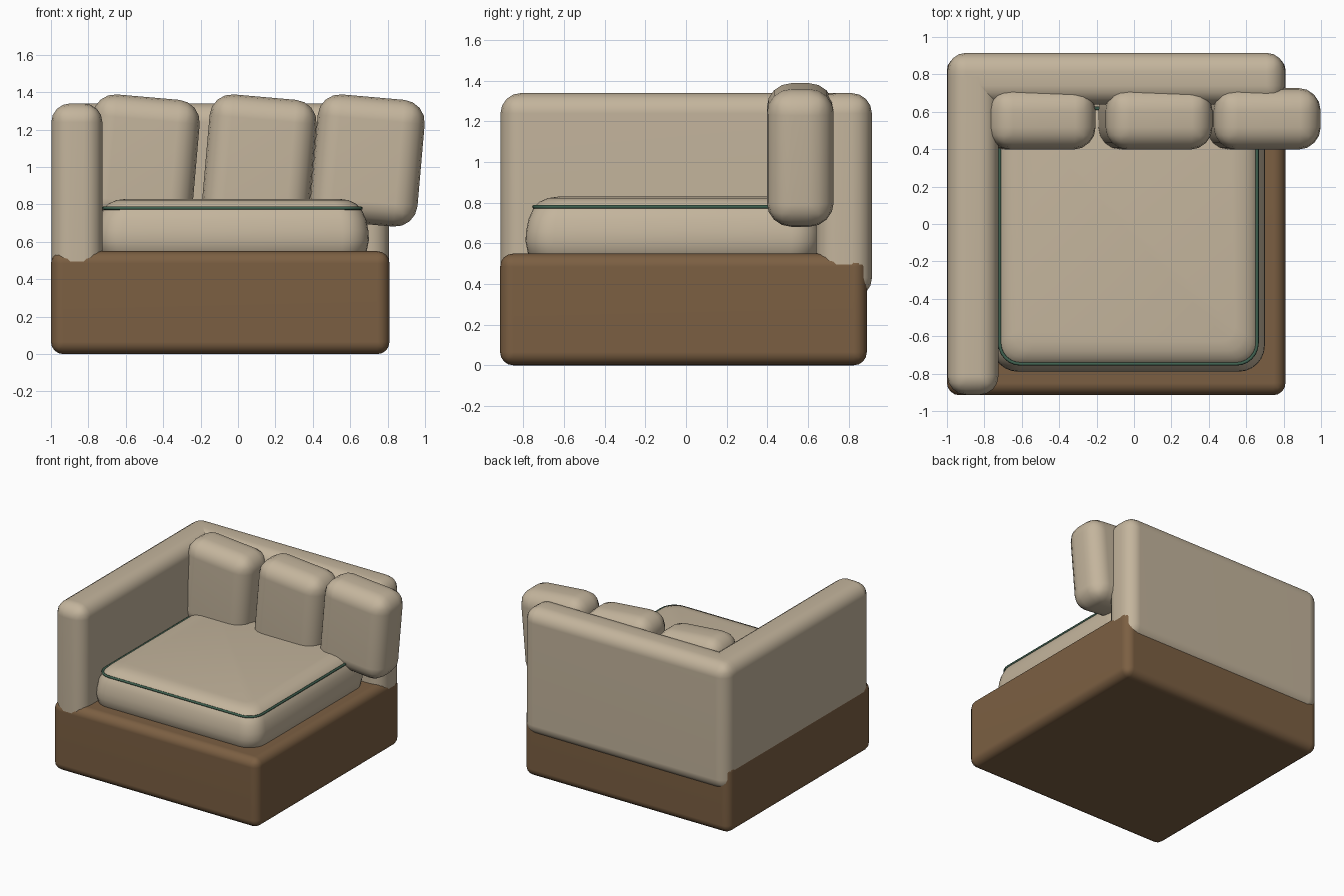
import bpy, bmesh, math
from mathutils import Vector

default = bpy.data.objects.get("Cube")
if default:
    bpy.data.objects.remove(default, do_unlink=True)


def material(name, colour):
    mat = bpy.data.materials.new(name)
    mat.use_nodes = True
    mat.diffuse_color = (*colour, 1)
    mat.node_tree.nodes["Principled BSDF"].inputs["Base Color"].default_value = (*colour, 1)
    return mat


FABRIC = material("beige fabric", (0.55, 0.46, 0.335))
WOOD = material("brown base", (0.2, 0.115, 0.055))
TRIM = material("green piping", (0.05, 0.12, 0.08))


def add_mesh(name, bm, mat):
    bmesh.ops.recalc_face_normals(bm, faces=bm.faces)
    mesh = bpy.data.meshes.new(name)
    bm.to_mesh(mesh)
    bm.free()
    mesh.materials.append(mat)
    mesh.shade_smooth()
    obj = bpy.data.objects.new(name, mesh)
    bpy.context.collection.objects.link(obj)
    return obj


def rounded_box(name, low, high, radius, mat, segments=4):
    """Box between two corners, centred on its own origin, with rounded edges."""
    low, high = Vector(low), Vector(high)
    bm = bmesh.new()
    bmesh.ops.create_cube(bm, size=1)
    bmesh.ops.scale(bm, vec=high - low, verts=bm.verts)
    obj = add_mesh(name, bm, mat)
    obj.location = (low + high) / 2
    bevel = obj.modifiers.new("rounding", "BEVEL")
    bevel.width = radius
    bevel.segments = segments
    normals = obj.modifiers.new("normals", "WEIGHTED_NORMAL")
    normals.keep_sharp = True
    return obj


def rounded_outline(low, high, inset, radius, z, steps=6):
    """Points round a rectangle with arc corners."""
    x0, y0 = low[0] + inset + radius, low[1] + inset + radius
    x1, y1 = high[0] - inset - radius, high[1] - inset - radius
    points = []
    for i, (cx, cy) in enumerate([(x1, y1), (x0, y1), (x0, y0), (x1, y0)]):
        for k in range(steps + 1):
            a = (i + k / steps) * math.pi / 2
            points.append((cx + radius * math.cos(a), cy + radius * math.sin(a), z))
    return points


# Plinth, arm and backrest
rounded_box("base", (-1, -0.915, 0), (0.81, 0.89, 0.55), 0.065, WOOD)
rounded_box("right_arm", (-0.998, -0.913, 0.35), (-0.725, 0.888, 1.34), 0.1, FABRIC)
rounded_box("backrest", (-0.998, 0.64, 0.33), (0.808, 0.915, 1.34), 0.1, FABRIC)

# Seat cushion lofted through inset outlines
SEAT_LOW, SEAT_HIGH = (-0.76, -0.79), (0.7, 0.66)
profile = [(0.05, 0.5), (0.012, 0.55), (0, 0.61), (0.003, 0.66), (0.015, 0.72),
           (0.04, 0.775), (0.07, 0.805), (0.11, 0.823), (0.16, 0.83)]
bm = bmesh.new()
rings = [[bm.verts.new(p) for p in rounded_outline(SEAT_LOW, SEAT_HIGH, inset, 0.14 - inset * 0.4, z)]
         for inset, z in profile]
for a, b in zip(rings, rings[1:]):
    for i in range(len(a)):
        j = (i + 1) % len(a)
        bm.faces.new((a[i], a[j], b[j], b[i]))
bm.faces.new(rings[0])
bm.faces.new(rings[-1])
add_mesh("seat_cushion", bm, FABRIC)

# Piping round the seat cushion
curve = bpy.data.curves.new("seat_piping", "CURVE")
curve.dimensions = "3D"
curve.bevel_depth = 0.009
curve.bevel_resolution = 2
path = rounded_outline(SEAT_LOW, SEAT_HIGH, 0.042, 0.11, 0.78)
spline = curve.splines.new("POLY")
spline.points.add(len(path) - 1)
for point, co in zip(spline.points, path):
    point.co = (*co, 1)
spline.use_cyclic_u = True
curve.materials.append(TRIM)
piping = bpy.data.objects.new("seat_piping", curve)
bpy.context.collection.objects.link(piping)

# Three leaning back cushions
for side, x in (("right", -0.51), ("middle", 0.115), ("left", 0.693)):
    cushion = rounded_box(side + "_back_cushion", (x - 0.287, 0.398, 0.695),
                          (x + 0.287, 0.727, 1.375), 0.12, FABRIC)
    cushion.rotation_euler.y = math.radians(5)
